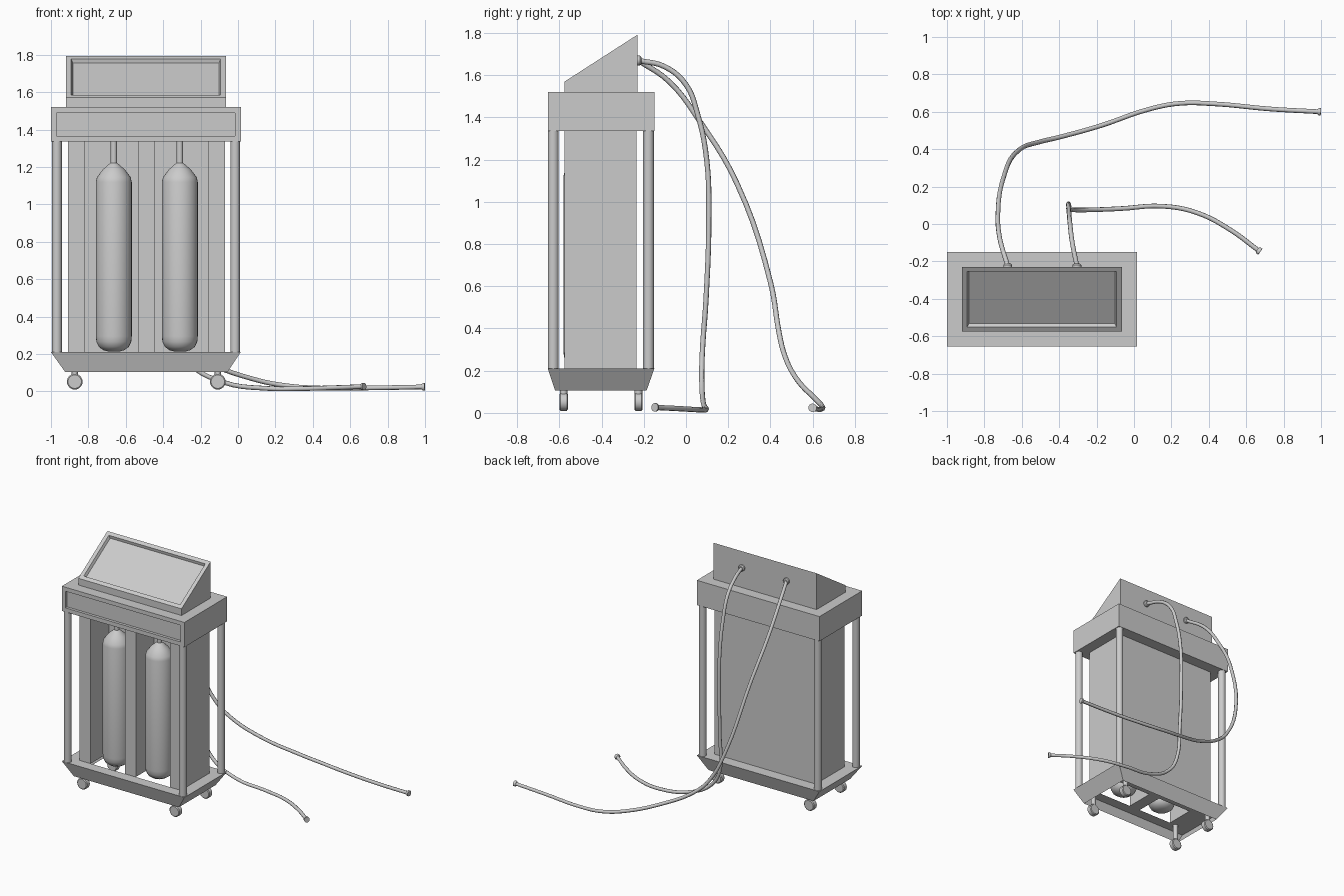
import bpy, bmesh, math
from mathutils import Vector

if "Cube" in bpy.data.objects:
    bpy.data.objects.remove(bpy.data.objects["Cube"])


def finish(name, bm, smooth=False):
    me = bpy.data.meshes.new(name)
    bm.to_mesh(me)
    bm.free()
    ob = bpy.data.objects.new(name, me)
    bpy.context.collection.objects.link(ob)
    if smooth:
        bpy.ops.object.select_all(action='DESELECT')
        ob.select_set(True)
        bpy.context.view_layer.objects.active = ob
        bpy.ops.object.shade_smooth_by_angle(angle=math.radians(40))
    return ob


def prism(pts, vec):
    """Closed bmesh from a planar outline extruded along vec."""
    bm = bmesh.new()
    f = bm.faces.new([bm.verts.new(p) for p in pts])
    r = bmesh.ops.extrude_face_region(bm, geom=[f], use_keep_orig=True)
    bmesh.ops.translate(bm, vec=vec, verts=[v for v in r['geom'] if isinstance(v, bmesh.types.BMVert)])
    bmesh.ops.recalc_face_normals(bm, faces=bm.faces)
    return bm


def face_towards(bm, d):
    bm.normal_update()
    return max(bm.faces, key=lambda f: f.normal.dot(Vector(d).normalized()))


def lathe(name, profile, origin, axis=(0, 0, 1), n=24):
    """Revolve (radius, height) pairs around axis at origin."""
    rot = Vector((0, 0, 1)).rotation_difference(Vector(axis)).to_matrix()
    bm = bmesh.new()
    rings = []
    for r, h in profile:
        rings.append([bm.verts.new(Vector(origin) + rot @ Vector(
            (r * math.cos(2 * math.pi * i / n), r * math.sin(2 * math.pi * i / n), h))) for i in range(n)])
    for a, b in zip(rings, rings[1:]):
        for i in range(n):
            bm.faces.new((a[i], a[(i + 1) % n], b[(i + 1) % n], b[i]))
    bm.faces.new(rings[0][::-1])
    bm.faces.new(rings[-1])
    bmesh.ops.recalc_face_normals(bm, faces=bm.faces)
    return finish(name, bm, True)


X0, X1, Y0, Y1 = -1.0, 0.015, -0.655, -0.15
BX0, BX1, BY0, BY1 = -0.91, -0.07, -0.575, -0.235
NICHE_Y = -0.36
NICHES = [(-0.818, -0.535), (-0.444, -0.16)]

# Base: tapered skirt, open below, with a top plate open under the niches
bm = bmesh.new()
top = [(X0, Y0), (X1, Y0), (X1, Y1), (X0, Y1)]
low = [(-0.925, -0.62), (-0.055, -0.62), (-0.055, -0.187), (-0.925, -0.187)]
tv = [bm.verts.new((x, y, 0.21)) for x, y in top]
lv = [bm.verts.new((x, y, 0.105)) for x, y in low]
for i in range(4):
    j = (i + 1) % 4
    bm.faces.new((lv[i], lv[j], tv[j], tv[i]))
xs = [X0] + [x for n in NICHES for x in n] + [X1]
ys = [Y0, BY0, NICHE_Y, Y1]
for i in range(5):
    for j in range(3):
        if j == 1 and i in (1, 3):
            continue
        bm.faces.new([bm.verts.new((x, y, 0.21)) for x, y in (
            (xs[i], ys[j]), (xs[i + 1], ys[j]), (xs[i + 1], ys[j + 1]), (xs[i], ys[j + 1]))])
bmesh.ops.remove_doubles(bm, verts=bm.verts, dist=1e-4)
finish("base_skirt", bm)

# Cabinet body: E-shaped footprint with two niches
outline = [(BX0, BY1), (BX0, BY0)]
for a, b in NICHES:
    outline += [(a, BY0), (a, NICHE_Y), (b, NICHE_Y), (b, BY0)]
outline += [(BX1, BY0), (BX1, BY1)]
finish("cabinet_body", prism([(x, y, 0.21) for x, y in outline], (0, 0, 1.125)))

# Upper block with recessed front panel
bm = prism([(x, y, 1.335) for x, y in top], (0, 0, 0.185))
f = face_towards(bm, (0, -1, 0))
bmesh.ops.inset_region(bm, faces=[f], thickness=0.043)
bmesh.ops.inset_region(bm, faces=[f], thickness=0.0005, depth=-0.02)
finish("upper_block", bm)

# Sloped console with recessed screen
bm = prism([(-0.92, y, z) for y, z in ((-0.575, 1.52), (-0.575, 1.57), (-0.23, 1.792), (-0.23, 1.52))],
           (0.855, 0, 0))
f = face_towards(bm, (0, -0.22, 0.345))
bmesh.ops.inset_region(bm, faces=[f], thickness=0.04)
bmesh.ops.inset_region(bm, faces=[f], thickness=0.012, depth=-0.02)
finish("console", bm)

# Corner posts and casters
for x in (-0.968, -0.015):
    for y in (-0.629, -0.178):
        lathe("corner_post", [(0.026, 0.21), (0.026, 1.335)], (x, y, 0))
for x in (-0.873, -0.108):
    for y in (-0.58, -0.225):
        lathe("caster_wheel", [(0.036, -0.02), (0.042, -0.015), (0.042, 0.015), (0.036, 0.02)],
              (x, y, 0.052), (0, 1, 0))
        lathe("caster_stem", [(0.018, 0.08), (0.018, 0.21)], (x, y, 0), n=12)

# Gas cylinders with stems
bottle = [(0.025, 0.212), (0.055, 0.22), (0.08, 0.238), (0.093, 0.265), (0.096, 0.295), (0.096, 1.12),
          (0.09, 1.145), (0.06, 1.185), (0.03, 1.212), (0.017, 1.222), (0.017, 1.335)]
for x in (-0.664, -0.311):
    lathe("gas_cylinder", bottle, (x, -0.485, 0), n=32)

# Hoses with wall ports and end fittings
hose_paths = {
    "long_hose": [(-0.675, -0.225, 1.67), (-0.717, -0.08, 1.57), (-0.727, 0.07, 1.375), (-0.70, 0.24, 1.09),
                  (-0.61, 0.40, 0.62), (-0.50, 0.44, 0.385), (-0.396, 0.465, 0.28), (-0.18, 0.525, 0.16),
                  (0.085, 0.615, 0.065), (0.246, 0.645, 0.032), (0.433, 0.642, 0.018), (0.727, 0.615, 0.019),
                  (0.993, 0.60, 0.024)],
    "short_hose": [(-0.305, -0.225, 1.67), (-0.33, -0.10, 1.64), (-0.342, 0.0, 1.555), (-0.347, 0.055, 1.415),
                   (-0.35, 0.098, 1.2), (-0.35, 0.108, 0.92), (-0.347, 0.095, 0.54), (-0.335, 0.077, 0.28),
                   (-0.262, 0.075, 0.15), (-0.075, 0.082, 0.048), (0.155, 0.095, 0.016), (0.337, 0.06, 0.015),
                   (0.513, -0.03, 0.02), (0.67, -0.145, 0.026)],
}
for name, pts in hose_paths.items():
    cu = bpy.data.curves.new(name, 'CURVE')
    cu.dimensions = '3D'
    cu.bevel_depth = 0.0125
    cu.bevel_resolution = 2
    cu.resolution_u = 5
    cu.use_fill_caps = True
    sp = cu.splines.new('BEZIER')
    sp.bezier_points.add(len(pts) - 1)
    for bp, p in zip(sp.bezier_points, pts):
        bp.co = p
        bp.handle_left_type = bp.handle_right_type = 'AUTO'
    ob = bpy.data.objects.new(name, cu)
    bpy.context.collection.objects.link(ob)
    bpy.ops.object.select_all(action='DESELECT')
    ob.select_set(True)
    bpy.context.view_layer.objects.active = ob
    bpy.ops.object.convert(target='MESH')
    lathe("hose_port", [(0.023, -0.005), (0.023, 0.012), (0.016, 0.018)], (pts[0][0], -0.23, 1.67), (0, 1, 0), 16)
    d = (Vector(pts[-1]) - Vector(pts[-2])).normalized()
    lathe("hose_end_fitting", [(0.014, -0.012), (0.02, -0.004), (0.02, 0.006)], pts[-1], d, 16)
